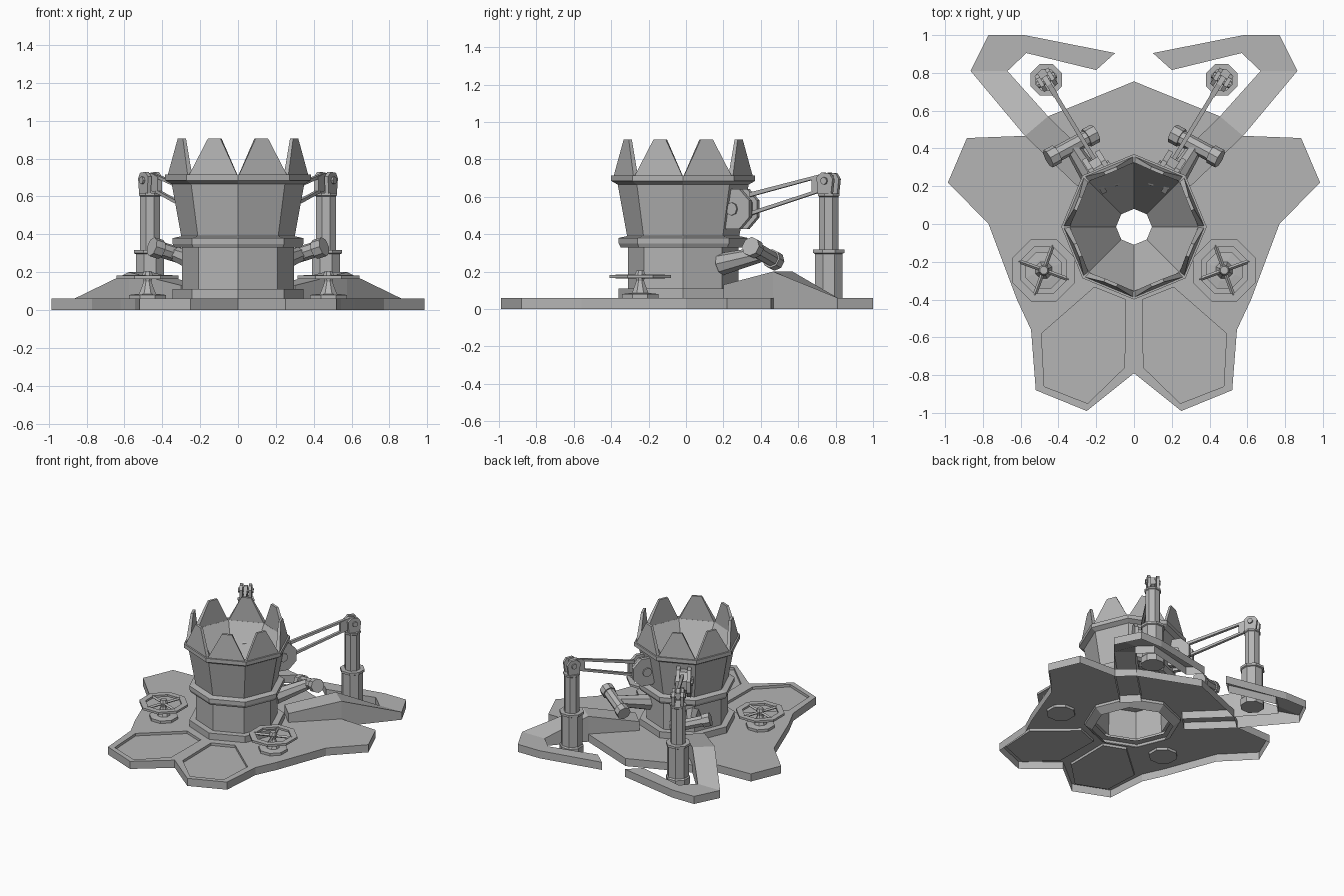
import bpy, bmesh, math
from mathutils import Vector, Matrix

if "Cube" in bpy.data.objects:
    bpy.data.objects.remove(bpy.data.objects["Cube"])

grey = bpy.data.materials.new("stone_grey")
grey.diffuse_color = (0.46, 0.46, 0.46, 1)
grey.use_nodes = True
grey.node_tree.nodes["Principled BSDF"].inputs["Base Color"].default_value = grey.diffuse_color
CY = -0.015  # tower centre in y


def finish(name, bm, recalc=True):
    if recalc:
        bmesh.ops.recalc_face_normals(bm, faces=bm.faces[:])
    me = bpy.data.meshes.new(name)
    bm.to_mesh(me)
    bm.free()
    me.materials.append(grey)
    ob = bpy.data.objects.new(name, me)
    bpy.context.collection.objects.link(ob)
    return ob


def ring(bm, r, z, n=8, c=(0, 0), rot=-math.pi / 2):
    return [bm.verts.new((c[0] + r * math.cos(rot + i * math.tau / n),
                          c[1] + r * math.sin(rot + i * math.tau / n), z)) for i in range(n)]


def lathe(name, profile, c, n=8, rot=-math.pi / 2, cap=False, closed=False):
    """Faceted turned shape from (radius, z) pairs."""
    bm = bmesh.new()
    rs = [ring(bm, r, z, n, c, rot) for r, z in profile]
    pairs = list(zip(rs, rs[1:])) + ([(rs[-1], rs[0])] if closed else [])
    for a, b in pairs:
        for i in range(n):
            j = (i + 1) % n
            bm.faces.new((a[i], a[j], b[j], b[i]))
    if cap:
        bm.faces.new(rs[0])
        bm.faces.new(rs[-1])
    return finish(name, bm)


def rod(name, a, b, r1, r2=None, n=8):
    """Straight faceted bar between two points."""
    a, b = Vector(a), Vector(b)
    d = b - a
    bm = bmesh.new()
    m = Matrix.Translation((a + b) / 2) @ d.to_track_quat('Z', 'Y').to_matrix().to_4x4()
    bmesh.ops.create_cone(bm, cap_ends=True, segments=n, radius1=r1,
                          radius2=r1 if r2 is None else r2, depth=d.length, matrix=m)
    return finish(name, bm)


def slab(name, pts, origin, u, side, half):
    """Flat plate: (along u, z) outline, thickened along side."""
    bm = bmesh.new()
    o, u, side = Vector(origin), Vector(u), Vector(side)
    layers = [[bm.verts.new(o + u * p + Vector((0, 0, q)) + side * h) for p, q in pts]
              for h in (-half, half)]
    for l in layers:
        bm.faces.new(l)
    n = len(pts)
    for i in range(n):
        j = (i + 1) % n
        bm.faces.new((layers[0][i], layers[0][j], layers[1][j], layers[1][i]))
    return finish(name, bm)


def skirt(bm, edges, z):
    """Drop the given edges straight down to height z, returning the new edges."""
    g = bmesh.ops.extrude_edge_only(bm, edges=edges)["geom"]
    for v in g:
        if isinstance(v, bmesh.types.BMVert):
            v.co.z = z
    return [e for e in g if isinstance(e, bmesh.types.BMEdge)
            and all(abs(v.co.z - z) < 1e-6 for v in e.verts)]


# Base plate: open-bottomed shell with a central hole and two sunken panels
half = [(0.25, -0.99), (0.52, -0.88), (0.545, -0.56), (0.62, -0.40), (0.77, 0),
        (0.985, 0.22), (0.885, 0.455), (0.57, 0.467), (0.455, 0.57)]
outline = [(0, -0.79)] + half + [(0, 0.755)] + [(-x, y) for x, y in reversed(half)]
panel = [(0.045, -0.40), (0.05, -0.76), (0.245, -0.95), (0.475, -0.86), (0.49, -0.58), (0.21, -0.335)]
bm = bmesh.new()


def loop(pts, z=0.06):
    vs = [bm.verts.new((x, y, z)) for x, y in pts]
    return [bm.edges.new((vs[i], vs[(i + 1) % len(vs)])) for i in range(len(vs))]


outer = loop(outline)
hole_pts = [(0.29 * math.sin(i * math.pi / 4), CY - 0.29 * math.cos(i * math.pi / 4)) for i in range(8)]
hole = loop(hole_pts)
panels = [loop([(s * x, y) for x, y in panel]) for s in (1, -1)]
bmesh.ops.triangle_fill(bm, use_beauty=True, use_dissolve=False,
                        edges=outer + hole + panels[0] + panels[1], normal=(0, 0, 1))
skirt(bm, outer, 0)
for p in panels:
    bmesh.ops.edgeloop_fill(bm, edges=skirt(bm, p, 0.04))
finish("base_plate", bm)

# Tower: stepped column, collar, flared bowl, rim and the funnel inside
lathe("tower", [(0.29, 0.0), (0.345, 0.04), (0.345, 0.11), (0.295, 0.11), (0.295, 0.33), (0.335, 0.33),
                (0.345, 0.35), (0.345, 0.38), (0.30, 0.39), (0.35, 0.665), (0.385, 0.685),
                (0.385, 0.715), (0.34, 0.715), (0.095, 0.30), (0.26, 0.28), (0.27, 0.06)], (0, CY))

# Crown of eight blunt spikes
for k in range(8):
    a = -math.pi / 2 + (k + 0.5) * math.pi / 4
    out, tan = Vector((math.cos(a), math.sin(a), 0)), Vector((-math.sin(a), math.cos(a), 0))
    bm = bmesh.new()
    q = [[bm.verts.new(Vector((0, CY, z)) + out * r + tan * w)
          for w, z, r in ((-wb, 0.712, rb), (wb, 0.712, rb), (0.036, 0.905, rt), (-0.036, 0.905, rt))]
         for wb, rb, rt in ((0.138, 0.345, 0.33), (0.128, 0.315, 0.312))]
    bm.faces.new(q[0])
    bm.faces.new(q[1])
    for i in range(4):
        j = (i + 1) % 4
        bm.faces.new((q[0][i], q[0][j], q[1][j], q[1][i]))
    finish("crown_spike", bm)

hook = [(0.67, 0.81), (0.57, 0.905), (0.20, 0.815), (0.10, 0.905), (0.58, 1.0), (0.77, 1.0), (0.865, 0.81)]
for s in (1, -1):
    # Hooked arm with a raised ramp leading back to the tower
    bm = bmesh.new()
    hv = [bm.verts.new((s * x, y, 0.06)) for x, y in hook]
    top = [bm.verts.new((s * x, y, z)) for x, y, z in
           ((0.577, 0.466, 0.2), (0.455, 0.57, 0.2), (0.30, 0.20, 0.13), (0.19, 0.31, 0.13))]
    bm.faces.new(hv)
    bm.faces.new((hv[0], hv[6], top[0], top[1]))
    bm.faces.new((top[1], top[0], top[2], top[3]))
    skirt(bm, [e for e in bm.edges if e.is_boundary], 0)
    finish("hooked_arm", bm)

    # Valve: foot, tapered stem, octagonal wheel and spokes
    c = (s * 0.478, -0.245)
    r8 = math.pi / 8
    lathe("valve_foot", [(0.105, 0.04), (0.105, 0.08), (0.06, 0.085)], c, rot=r8, cap=True)
    lathe("valve_stem", [(0.05, 0.08), (0.022, 0.15), (0.03, 0.185), (0.022, 0.205)], c, rot=r8, cap=True)
    lathe("valve_wheel", [(0.178, 0.165), (0.178, 0.182), (0.132, 0.182), (0.132, 0.165)], c,
          rot=r8, closed=True)
    for k in range(4):
        a = math.radians(20) * s + k * math.pi / 2
        d = Vector((math.cos(a), math.sin(a), 0))
        o = Vector((c[0], c[1], 0.174))
        rod("valve_spoke", o, o + d * 0.14, 0.011, n=4)

    # Pillar in two stages with a forked head
    p = (s * 0.465, 0.763)
    lathe("pillar_lower", [(0.088, 0), (0.088, 0.05), (0.08, 0.06), (0.08, 0.295), (0.09, 0.3),
                           (0.09, 0.318), (0.06, 0.318)], p, rot=r8, cap=True)
    lathe("pillar_upper", [(0.056, 0.31), (0.056, 0.6), (0.062, 0.605), (0.062, 0.618)],
          p, rot=r8, cap=True)
    u = Vector((s * 0.52, 0.855, 0)).normalized()      # outward along the crane arm
    w = Vector((-u.y, u.x, 0))                         # across the crane arm
    head = Vector((p[0], p[1], 0.685))
    for h in (-0.032, 0.032):
        slab("pillar_fork", [(-0.045, -0.07), (0.04, -0.07), (0.05, 0.01), (0.03, 0.04), (-0.02, 0.045),
                             (-0.05, 0.02)], head + w * h, u, w, 0.011)
    rod("pillar_bolt", head - w * 0.055, head + w * 0.055, 0.02)

    # Crane arm: head plate, two bars and end piece
    slab("crane_head", [(0.02, 0.03), (-0.03, 0.04), (-0.10, 0.018), (-0.10, -0.055), (-0.05, -0.06),
                        (0.02, -0.025)], head, u, w, 0.014)
    slab("crane_upper_bar", [(-0.05, 0.035), (-0.05, 0.018), (-0.49, -0.085), (-0.49, -0.062)],
         head, u, w, 0.011)
    slab("crane_lower_bar", [(-0.06, -0.045), (-0.06, -0.062), (-0.49, -0.185), (-0.49, -0.165)],
         head, u, w, 0.011)

    # Bracket discs that hold the arm against the bowl
    hub = Vector((s * 0.175, 0.275, 0.535))
    disc = [(0.115 * math.cos(r8 + i * math.pi / 4), 0.115 * math.sin(r8 + i * math.pi / 4))
            for i in range(8)]
    for h in (-0.04, 0.04):
        slab("bracket_disc", disc, hub + w * h, u, w, 0.014)
    slab("bracket_core", [(x * 0.75, z * 0.8) for x, z in disc], hub, u, w, 0.03)
    rod("bracket_bolt", hub - w * 0.065, hub + w * 0.065, 0.035)

    # Tilted cross cylinder with end caps, on a stub from the column
    a, b = Vector((s * 0.455, 0.345, 0.335)), Vector((s * 0.205, 0.48, 0.255))
    d = (b - a).normalized()
    rod("cross_cylinder", a, b, 0.042)
    rod("cylinder_cap", a, a + d * 0.055, 0.052)
    rod("cylinder_cap", b - d * 0.055, b, 0.052)
    rod("cylinder_stub", (s * 0.19, 0.19, 0.24), (a + b) / 2, 0.06, 0.04, n=8)
